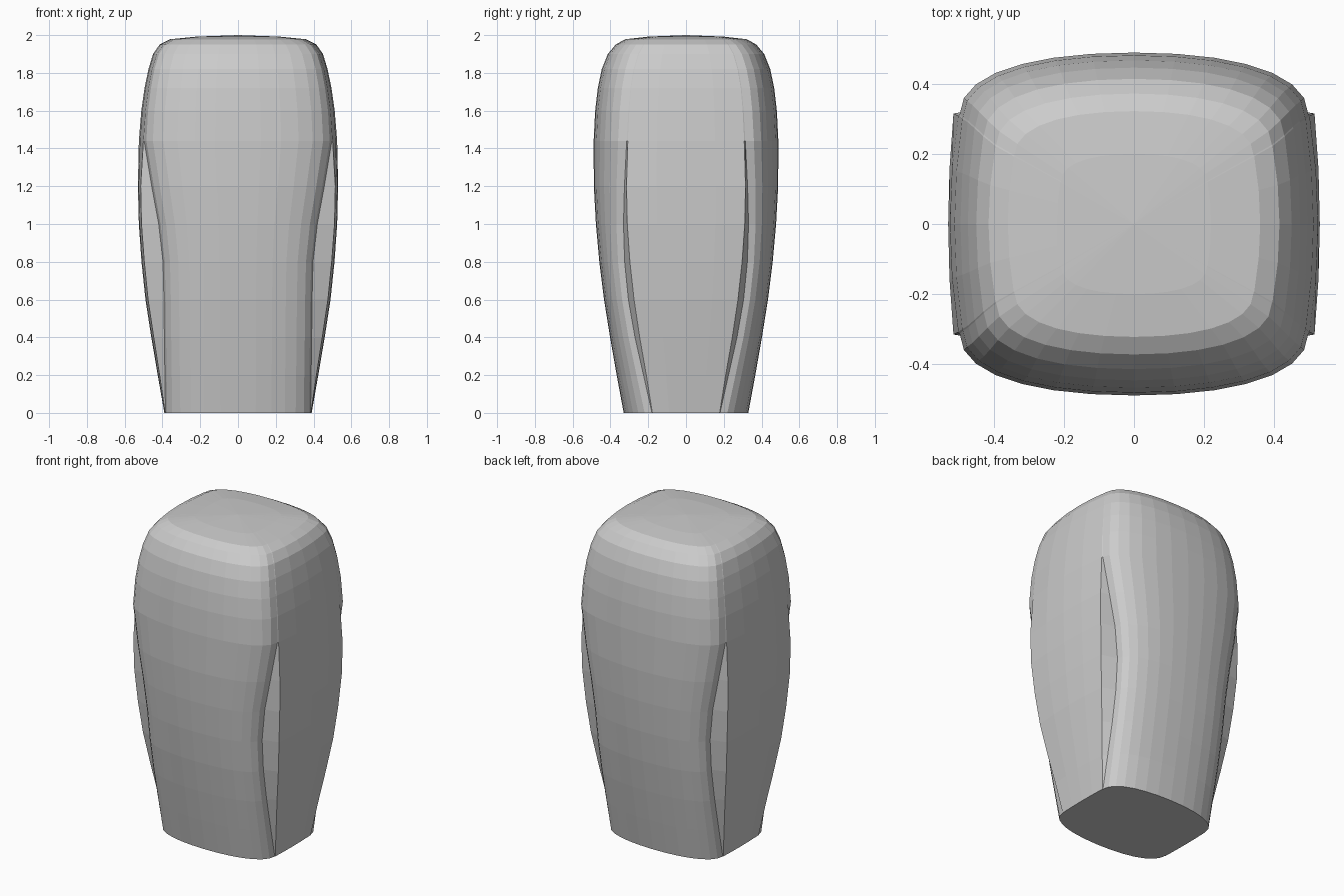
import bpy, bmesh
from mathutils import Vector

# Level: z, half width X, half depth Y, panel edge (xo, yo), foot of the step (xi, yi)
LEVELS = [
    (0.00, .390, .330, .386, .178, .384, .180),
    (0.20, .425, .367, .415, .210, .387, .225),
    (0.40, .459, .402, .446, .245, .390, .270),
    (0.60, .490, .434, .476, .275, .392, .305),
    (0.80, .511, .459, .496, .297, .397, .325),
    (1.00, .525, .477, .511, .311, .420, .331),
    (1.20, .530, .488, .515, .315, .457, .326),
    (1.44, .525, .489, .501, .308, .497, .314),
    (1.60, .512, .481, .490, .300, .488, .305),
    (1.72, .495, .467, .474, .290, .472, .294),
    (1.82, .474, .446, .455, .273, .453, .277),
    (1.90, .450, .414, .430, .250, .428, .254),
    (1.95, .415, .372, .395, .222, .393, .226),
    (1.978, .360, .322, .343, .193, .341, .196),
    (1.992, .220, .200, .210, .120, .208, .122),
]


def bezier(p, t):
    s = 1 - t
    return p[0]*s**3 + p[1]*3*s*s*t + p[2]*3*s*t*t + p[3]*t**3


def ring(level):
    """Closed outline: raised side panel, step, rounded corner, front."""
    z, X, Y, xo, yo, xi, yi = level
    c = [Vector((xi, yi)), Vector((xi, yi + .65*(Y - yi))),
         Vector((xi*.6, Y)), Vector((0, Y))]
    q = [(X, 0), (X - .25*(X - xo), yo*.5), (xo, yo)]
    q += [tuple(bezier(c, i/7)) for i in range(8)]
    half = q + [(-x, y) for x, y in q[-2::-1]]
    full = half + [(x, -y) for x, y in half[-2:0:-1]]
    return [(x, y, z) for x, y in full]


# Tapered block with stepped side panels
bm = bmesh.new()
rings = [[bm.verts.new(p) for p in ring(l)] for l in LEVELS]
n = len(rings[0])
for a, b in zip(rings, rings[1:]):
    for i in range(n):
        j = (i + 1) % n
        bm.faces.new((a[i], a[j], b[j], b[i]))

# Flat base and slightly domed top
bm.faces.new(rings[0][::-1])
apex = bm.verts.new((0, 0, 2))
for i in range(n):
    bm.faces.new((rings[-1][i], rings[-1][(i + 1) % n], apex))
bmesh.ops.recalc_face_normals(bm, faces=bm.faces)

mesh = bpy.data.meshes.new("tapered_block")
bm.to_mesh(mesh)
bm.free()
block = bpy.data.objects.new("tapered_block", mesh)
bpy.context.collection.objects.link(block)
